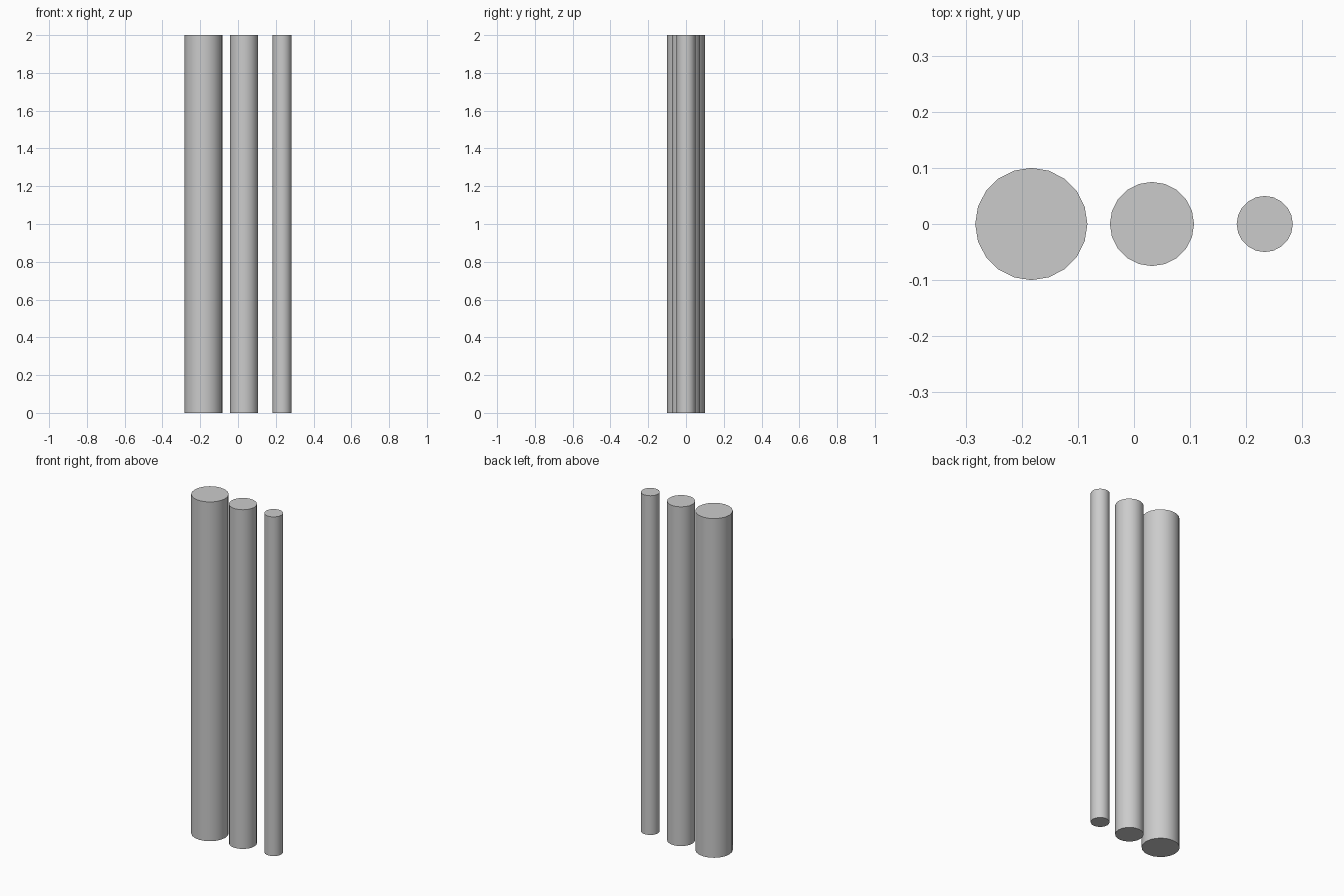
import bpy

if "Cube" in bpy.data.objects:
    bpy.data.objects.remove(bpy.data.objects["Cube"])

HEIGHT = 2.0
SIDES = 20


def rod(name, x, radius):
    """Upright capped rod standing on the ground."""
    bpy.ops.mesh.primitive_cylinder_add(
        vertices=SIDES, radius=radius, depth=HEIGHT, location=(x, 0, HEIGHT / 2))
    obj = bpy.context.object
    obj.name = name
    bpy.ops.object.shade_smooth_by_angle()
    return obj


# Three rods in a row, from thick to thin
for name, x, radius in (("thick_rod", -0.183, 0.1),
                        ("medium_rod", 0.032, 0.075),
                        ("thin_rod", 0.233, 0.05)):
    rod(name, x, radius)
